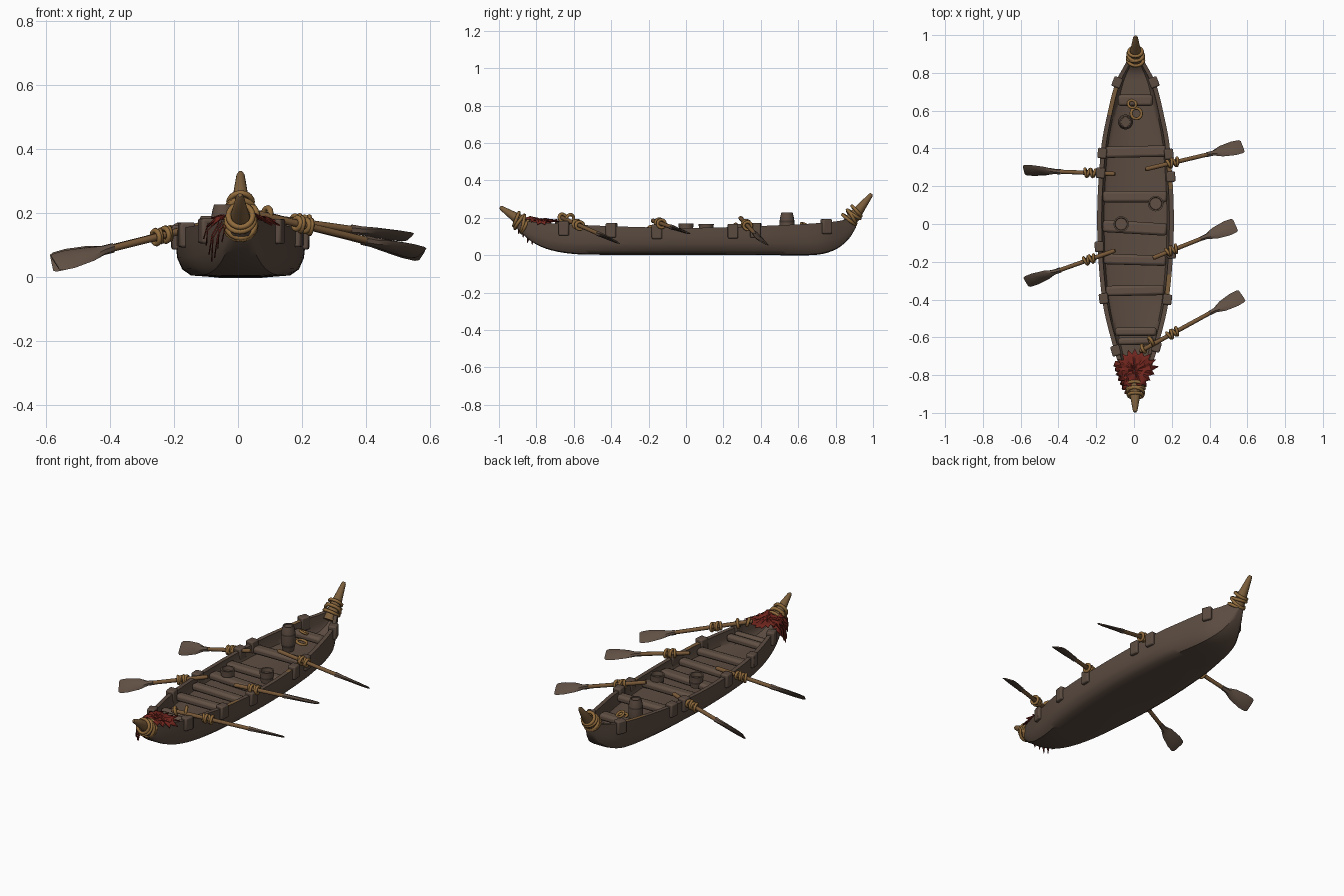
import bpy, bmesh, math, random
from mathutils import Vector

if "Cube" in bpy.data.objects:
    bpy.data.objects.remove(bpy.data.objects["Cube"])
random.seed(4)
CX = 0.008  # hull centreline


def mat(name, r, g, b):
    m = bpy.data.materials.new(name)
    m.diffuse_color = ((r / 255) ** 2.2, (g / 255) ** 2.2, (b / 255) ** 2.2, 1)
    m.use_nodes = True
    m.node_tree.nodes["Principled BSDF"].inputs["Base Color"].default_value = m.diffuse_color
    return m


HULL = mat("dark hull wood", 92, 77, 67)
SEAT = mat("seat wood", 97, 81, 70)
ROPE = mat("tan rope", 142, 106, 62)
HORN = mat("horn brown", 122, 94, 62)
SHAFT = mat("oar shaft wood", 118, 88, 58)
CLOTH = mat("red cloth", 112, 42, 35)
DARK = mat("dark iron", 68, 57, 51)


def finish(name, bm, *mats, angle=35, bevel=0):
    bmesh.ops.recalc_face_normals(bm, faces=bm.faces)
    me = bpy.data.meshes.new(name)
    bm.to_mesh(me)
    bm.free()
    o = bpy.data.objects.new(name, me)
    bpy.context.collection.objects.link(o)
    for m in mats:
        me.materials.append(m)
    if bevel:
        b = o.modifiers.new("bevel", 'BEVEL')
        b.width, b.segments = bevel, 2
    bpy.ops.object.select_all(action='DESELECT')
    o.select_set(True)
    bpy.context.view_layer.objects.active = o
    bpy.ops.object.shade_smooth_by_angle(angle=math.radians(angle))
    return o


def curve(pts):
    """Smooth function through the given (y, value) points."""
    n = len(pts)
    s = [(pts[min(i + 1, n - 1)][1] - pts[max(i - 1, 0)][1]) /
         (pts[min(i + 1, n - 1)][0] - pts[max(i - 1, 0)][0]) for i in range(n)]

    def f(y):
        y = min(max(y, pts[0][0]), pts[-1][0])
        i = max(k for k in range(n - 1) if pts[k][0] <= y)
        h = pts[i + 1][0] - pts[i][0]
        t = (y - pts[i][0]) / h
        return ((2*t**3 - 3*t*t + 1) * pts[i][1] + (t**3 - 2*t*t + t) * h * s[i]
                + (3*t*t - 2*t**3) * pts[i + 1][1] + (t**3 - t*t) * h * s[i + 1])
    return f


width = curve([(-.9, .025), (-.84, .055), (-.65, .118), (-.4, .176), (0, .203),
               (.4, .182), (.6, .145), (.75, .105), (.85, .053), (.91, .02)])
keel = curve([(-.9, .14), (-.84, .082), (-.75, .035), (-.62, .008), (-.45, .002), (0, .002),
              (.45, 0), (.7, .002), (.8, .03), (.87, .085), (.91, .15)])
rim = curve([(-.9, .185), (-.6, .163), (0, .146), (.5, .16), (.8, .18), (.91, .205)])


def ringed(bm, rings, closed=True, caps=True):
    vs = [[bm.verts.new(p) for p in r] for r in rings]
    n = len(vs[0])
    for a, b in zip(vs, vs[1:]):
        for j in range(n if closed else n - 1):
            k = (j + 1) % n
            bm.faces.new((a[j], a[k], b[k], b[j]))
    if caps:
        bm.faces.new(vs[0])
        bm.faces.new(vs[-1])


# Hull: one shell lofted along y, outside, rim and inside
OUT = [(1, 1), (1, .7), (.975, .4), (.9, .16), (.77, .03), (.45, 0), (0, 0)]
INN = [(1, 1), (.98, .5), (.93, .15), (.8, 0), (0, 0)]
rings = []
N = 60
for i in range(N + 1):
    y = -.9 + 1.81 * i / N
    w, zb, zr = width(y), keel(y), rim(y)
    wi = max(w - .024, w * .4)
    zf = min(max(.08, zb + .05), zr - .012)
    o = [(w * a, zb + (zr - zb) * b) for a, b in OUT]
    n = [(wi * a, zf + (zr - zf) * b) for a, b in INN]
    ring = o + [(-x, z) for x, z in o[-2::-1]] + [(-x, z) for x, z in n] + n[-2::-1]
    rings.append([(CX + x, y, z) for x, z in ring])
bm = bmesh.new()
ringed(bm, rings)
bm.normal_update()
for f in bm.faces:  # worn tan patches along the rim
    c = f.calc_center_median()
    w, zr = width(c.y), rim(c.y)
    worn = (.58 < c.y < .72 and c.x < 0) or (c.x > 0 and (.2 < c.y < .33 or -.42 < c.y < -.28))
    if worn and abs(c.z - zr) < .004 and abs(c.x - CX) > w - .03:
        f.material_index = 1
finish("hull", bm, HULL, HORN, angle=40)


def box(name, c, size, m, rot=0, bevel=.008, tilt=0):
    bm = bmesh.new()
    bmesh.ops.create_cube(bm, size=1)
    bmesh.ops.scale(bm, vec=size, verts=bm.verts)
    o = finish(name, bm, m, bevel=bevel)
    o.location, o.rotation_euler = c, (0, tilt, rot)
    return o


def lathe(name, a, d, prof, *mats, seg=14, angle=40, band=None):
    """Revolve (distance, radius) pairs about the axis from a along d."""
    a, d = Vector(a), Vector(d).normalized()
    u = d.orthogonal().normalized()
    v = d.cross(u)
    bm = bmesh.new()
    ringed(bm, [[a + d * t + (u * math.cos(k * math.tau / seg) + v * math.sin(k * math.tau / seg)) * r
                 for k in range(seg)] for t, r in prof])
    if band:
        for f in bm.faces:
            if len(f.verts) == 4 and band((f.calc_center_median() - a).dot(d)):
                f.material_index = 1
    return finish(name, bm, *mats, angle=angle)


def coil(name, c, d, R, r=.009):
    bpy.ops.mesh.primitive_torus_add(major_radius=R, minor_radius=r, major_segments=20,
                                     minor_segments=8, location=c)
    o = bpy.context.object
    o.name = name
    o.rotation_euler = Vector(d).to_track_quat('Z', 'Y').to_euler()
    o.data.materials.append(ROPE)
    bpy.ops.object.shade_smooth()


# Seats: rounded planks and logs across the hull (y, left x, right x, depth, turn)
for y, x0, x1, dep, rot in [(.655, -.085, .1, .06, 0), (.383, -.15, .175, .06, .02),
                            (.145, -.165, .175, .06, 0), (-.02, -.165, .175, .065, -.06),
                            (-.19, -.16, .17, .055, -.03), (-.352, -.15, .16, .055, .02),
                            (-.57, -.1, .12, .045, 0), (-.62, -.085, .105, .04, .02)]:
    box("seat", ((x0 + x1) / 2, y, rim(y) - .035), (x1 - x0, dep, .04), SEAT, rot, .014)

# Clamp blocks gripping the rim
for y, s in [(.75, -1), (.75, 1), (.375, -1), (.37, 1), (.25, 1), (-.12, -1), (-.155, 1),
             (-.395, -1), (-.4, 1), (-.67, -1), (-.65, 1), (.27, -1)]:
    slope = (width(y + .02) - width(y - .02)) / .04
    box("rim_clamp", (CX + s * (width(y) - .008), y, rim(y) - .022), (.048, .055, .078),
        HULL, -s * math.atan(slope), .007)

# Horns at both ends with their lashings
for name, a, b, r in [("front_horn", (.006, -.84, .155), (.006, -.995, .257), .034),
                      ("back_horn", (.008, .855, .15), (.008, .993, .328), .036)]:
    a, b = Vector(a), Vector(b)
    L = (b - a).length
    lathe(name, a, b - a, [(0, r), (L * .35, r * .9), (L * .65, r * .62), (L * .95, r * .36), (L, r * .2)], HORN)
s = [(-.855, .16, .047, .5), (-.872, .168, .046, .2), (-.89, .178, .043, .7), (-.907, .192, .038, .4)]
for y, z, R, t in s:
    coil("front_lashing", (.008, y, z), (.1 - t * .3, -1, t), R)
for y, z, R, t in [(.872, .19, .043, 1.3), (.885, .205, .043, .6), (.897, .218, .04, 1.5), (.912, .236, .036, .9)]:
    coil("back_lashing", (.008, y, z), (t * .3 - .3, 1, t), R)


# Oars: shaft, flat flared blade, and rope lashing where it crosses the rim
def oar(a, b, lash, roll):
    a, b = Vector(a), Vector(b)
    d = (b - a).normalized()
    L = (b - a).length
    lathe("oar_shaft", a, d, [(0, .009), (.01, .012), (L - .2, .011), (L - .16, .009)], SHAFT, seg=10)
    h = d.cross(Vector((0, 0, 1))).normalized()
    v = h.cross(d)
    wd = h * math.cos(roll) + v * math.sin(roll)
    td = d.cross(wd)
    bm = bmesh.new()
    ringed(bm, [[b - d * t + wd * w * p + td * th * q for p, q in
                 [(1, 0), (.6, 1), (-.6, 1), (-1, 0), (-.6, -1), (.6, -1)]]
                for t, w, th in [(.2, .012, .013), (.165, .015, .011), (.12, .033, .009),
                                 (.05, .043, .007), (.01, .041, .005), (0, .034, .003)]])
    finish("oar_blade", bm, SEAT, angle=30)
    t = (lash - a.x) / d.x
    for k in range(4):
        coil("oar_lashing", a + d * (t + (k - 1.5) * .016), d + Vector((0, .25 * (-1) ** k, .1)),
             .018 + .003 * (k % 2), .008)


oar((-.1, .265, .165), (-.583, .285, .045), -.232, .85)
oar((-.1, -.14, .165), (-.572, -.308, .045), -.235, .7)
oar((.06, .29, .2), (.575, .412, .068), .205, .5)
oar((.1, -.18, .185), (.537, -.005, .125), .2, .35)
oar((.03, -.675, .205), (.572, -.378, .075), .205, .45)
coil("handle_knot", (.09, -.62, .195), (1, .6, -.2), .022)
coil("handle_knot", (.05, -.66, .2), (1, .5, .3), .02)

# Barrel with hoops, two open tubs, loose rope rings
lathe("barrel", (-.045, .54, .08), (0, 0, 1),
      [(0, .03), (.025, .036), (.04, .039), (.05, .04), (.095, .04), (.105, .039), (.125, .036),
       (.148, .03), (.148, .025), (.142, .024)], HULL, DARK, seg=16,
      band=lambda t: .025 < t < .04 or .095 < t < .105)
for x, y, z in [(-.068, 0, .1), (.115, .108, .098)]:
    lathe("tub", (x, y, z), (0, 0, 1),
          [(0, .032), (.025, .037), (.035, .037), (.068, .041), (.068, .033), (.045, .031)],
          SEAT, DARK, seg=16, band=lambda t: .025 < t < .035)
coil("rope_ring", (.012, .585, .125), (.2, .1, 1), .028, .008)
coil("rope_ring", (-.01, .635, .16), (.3, .5, 1), .022, .007)

# Ragged red cloth draped over the front deck
bm = bmesh.new()
rows, seg = 5, 36
grid = []
for i in range(rows + 1):
    ring = []
    for k in range(seg):
        t = k * math.tau / seg
        rx = .085 + (.022 if math.cos(t - .8) > .6 else 0)
        R = i / rows if i < rows else 1 + (.2 if k % 2 else -.12) * random.uniform(.5, 1.2)
        x, y = .004 + rx * R * math.cos(t), -.775 + .095 * R * math.sin(t)
        over = max(0, abs(x - CX) - width(y))
        z = rim(y) + .016 + .006 * math.sin(40 * x + 30 * y) + random.uniform(-.005, .005) - over * .9
        ring.append((x, y, z) if i else (.004 + .002 * math.cos(t), -.775 + .002 * math.sin(t), .19))
    grid.append(ring)
ringed(bm, grid, caps=False)
for k in range(7):  # torn strips hanging over the left bow
    y = -.74 - .024 * k
    x = CX - width(y) - .005
    low = [.12, .1, .07, .05, .06, .09, .11][k]
    top = [bm.verts.new((x + .02, y + dy, rim(y) + .012)) for dy in (-.02, .02)]
    mid = [bm.verts.new((x - .012 - .006 * (k % 2), y + dy, (rim(y) + low) / 2 + .01)) for dy in (.014, -.018)]
    tip = bm.verts.new((x - .022, y - .012, low))
    bm.faces.new(top + mid)
    bm.faces.new((mid[1], mid[0], tip))
o = finish("torn_cloth", bm, CLOTH, angle=25)
o.modifiers.new("thickness", 'SOLIDIFY').thickness = .004
